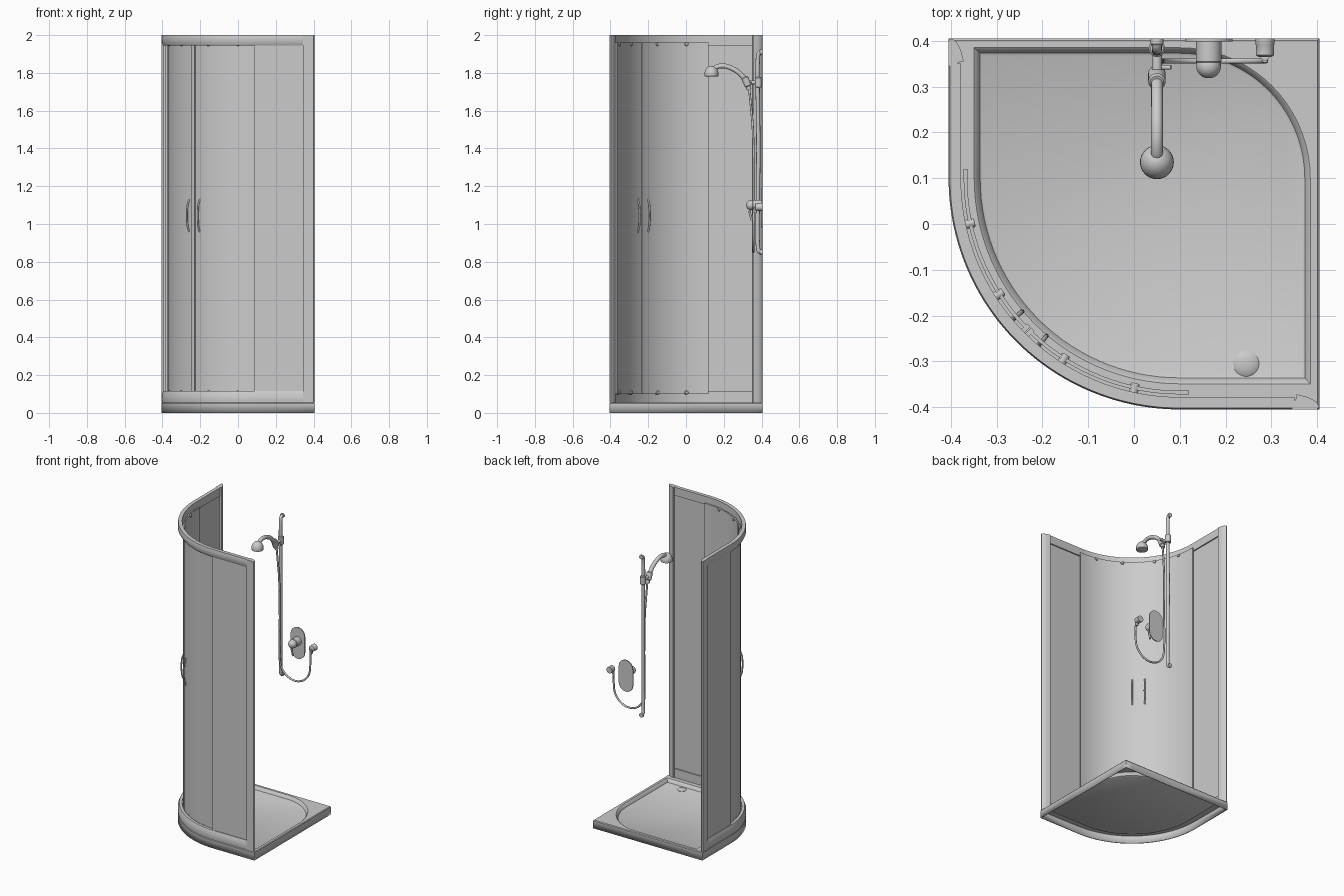
import bpy, bmesh
from math import sin, cos, pi, radians
from mathutils import Vector

if "Cube" in bpy.data.objects:
    bpy.data.objects.remove(bpy.data.objects["Cube"])

C = 0.1  # centre of the quadrant curve in x and y


def finish(ob, smooth=True):
    bpy.ops.object.select_all(action='DESELECT')
    bpy.context.view_layer.objects.active = ob
    ob.select_set(True)
    if smooth:
        bpy.ops.object.shade_smooth_by_angle(angle=radians(32))
    return ob


def mesh_object(name, bm):
    bmesh.ops.recalc_face_normals(bm, faces=bm.faces[:])
    me = bpy.data.meshes.new(name)
    bm.to_mesh(me)
    bm.free()
    ob = bpy.data.objects.new(name, me)
    bpy.context.collection.objects.link(ob)
    return finish(ob)


def skin(bm, rings, closed=True):
    n = len(rings[0])
    for a, b in zip(rings, rings[1:]):
        for i in range(n if closed else n - 1):
            j = (i + 1) % n
            bm.faces.new((a[i], a[j], b[j], b[i]))


def sweep(name, profile, a0=0, a1=90, pre=0.0, post=0.0):
    """Sweep a (radius, z) profile round the quadrant, with straight ends."""
    st = [((C, C + pre), a0)] if pre else []
    n = max(2, int((a1 - a0) / 2))
    st += [((C, C), a0 + (a1 - a0) * i / n) for i in range(n + 1)]
    if post:
        st.append(((C + post, C), a1))
    bm = bmesh.new()
    rings = []
    for (x, y), a in st:
        c, s = cos(radians(a)), sin(radians(a))
        rings.append([bm.verts.new((x - r * c, y - r * s, z)) for r, z in profile])
    skin(bm, rings)
    bm.faces.new(rings[0])
    bm.faces.new(rings[-1])
    return mesh_object(name, bm)


def box_profile(r0, r1, z0, z1):
    return [(r0, z0), (r1, z0), (r1, z1), (r0, z1)]


def prism(name, pts, direction):
    bm = bmesh.new()
    f = bm.faces.new([bm.verts.new(p) for p in pts])
    ext = bmesh.ops.extrude_face_region(bm, geom=[f])
    bmesh.ops.translate(bm, vec=direction,
                        verts=[v for v in ext['geom'] if isinstance(v, bmesh.types.BMVert)])
    return mesh_object(name, bm)


def lathe(name, profile, loc, axis, n=32):
    """Turn a (radius, height) profile about an axis through loc."""
    q = Vector((0, 0, 1)).rotation_difference(Vector(axis))
    bm = bmesh.new()
    rings = [[bm.verts.new(Vector(loc) + q @ Vector((r * cos(2 * pi * i / n), r * sin(2 * pi * i / n), h)))
              for i in range(n)] for r, h in profile]
    skin(bm, rings)
    bm.faces.new(rings[0])
    bm.faces.new(rings[-1])
    return mesh_object(name, bm)


def tube(name, pts, radius, res=8):
    cu = bpy.data.curves.new(name, 'CURVE')
    cu.dimensions = '3D'
    cu.bevel_depth = radius
    cu.bevel_resolution = 4
    cu.use_fill_caps = True
    cu.resolution_u = res
    sp = cu.splines.new('BEZIER')
    sp.bezier_points.add(len(pts) - 1)
    for bp, p in zip(sp.bezier_points, pts):
        bp.co = p
        bp.handle_left_type = bp.handle_right_type = 'AUTO'
    ob = bpy.data.objects.new(name, cu)
    bpy.context.collection.objects.link(ob)
    finish(ob, False)
    bpy.ops.object.convert(target='MESH')
    return finish(bpy.context.view_layer.objects.active)


# Tray: hollow shell with a lens-shaped basin
def tray_ring(bm, r, b, z, square):
    pts = [(C - r * cos(radians(a)), C - r * sin(radians(a))) for a in range(0, 91, 3)]
    pts.append((C + b, C - r))
    for a in range(0, 91, 5):
        c, s = cos(radians(a)), sin(radians(a))
        k = b / max(c, s) if square else b
        pts.append((C + k * c, C + k * s))
    pts.append((C - r, C + b))
    return [bm.verts.new((x, y, z)) for x, y in pts]


bm = bmesh.new()
spec = [(.505, .305, 0, True), (.505, .305, .05, True), (.501, .301, .055, True),
        (.449, .285, .055, False), (.445, .281, .052, False), (.436, .273, .033, False),
        (.43, .267, .03, False)]
rings = [tray_ring(bm, *s) for s in spec]
skin(bm, rings)
bm.faces.new(rings[-1])
tray = mesh_object("shower_tray", bm)
if sum(p.normal.z * p.area for p in tray.data.polygons) < 0:
    tray.data.flip_normals()
sol = tray.modifiers.new("shell", 'SOLIDIFY')
sol.thickness = .006
sol.offset = -1

# Drain cap
lathe("drain_cover", [(.028, 0), (.028, .003), (.022, .007), (.012, .009), (.002, .01)],
      (.245, -.305, .029), (0, 0, 1))

# Curved rails
sweep("bottom_rail", [(.478, .055), (.503, .055), (.505, .07), (.504, .095), (.496, .115), (.478, .115)],
      pre=.25, post=.25)
sweep("top_rail", [(.478, 1.945), (.496, 1.945), (.504, 1.96), (.505, 1.985), (.502, 2.0), (.478, 2.0)],
      pre=.25, post=.25)

# Wall posts, mirrored across the diagonal
post = [(-.405, .345), (-.388, .345), (-.384, .353), (-.372, .355), (-.378, .38), (-.388, .398), (-.398, .405), (-.405, .4)]
prism("left_post", [(x, y, .055) for x, y in post], (0, 0, 1.945))
prism("right_post", [(y, x, .055) for x, y in post], (0, 0, 1.945))

# Fixed glass with edge stiles
glass = box_profile(.486, .492, .11, 1.95)
stile = box_profile(.482, .494, .11, 1.95)
sweep("left_fixed_glass", glass, 0, 1, pre=.25)
sweep("right_fixed_glass", glass, 89, 90, post=.25)
sweep("left_fixed_edge", stile, 0, 1.4)
sweep("right_fixed_edge", stile, 88.6, 90)

# Sliding doors with meeting stiles, rollers and handles
door = box_profile(.464, .472, .1, 1.96)
sweep("left_door", door, 0, 44.8, pre=.02)
sweep("right_door", door, 45.2, 90, post=.02)
meet = box_profile(.46, .478, .1, 1.96)
sweep("left_meeting_stile", meet, 43.6, 44.9)
sweep("right_meeting_stile", meet, 45.1, 46.4)

for side in ("left", "right"):
    def ang(a, s=side):
        return radians(a if s == "left" else 90 - a)
    for i, a in enumerate((12.2, 32.7)):
        for lvl, z in (("top", 1.952), ("bottom", .108)):
            d = Vector((-cos(ang(a)), -sin(ang(a)), 0))
            lathe(f"{side}_{lvl}_roller_{i + 1}", [(.008, 0), (.01, .003), (.01, .02), (.006, .024)],
                  Vector((C, C, z)) + d * .458, d, 16)
    d = Vector((-cos(ang(40.2)), -sin(ang(40.2)), 0))
    for where, bow in (("inner", -.017), ("outer", .017)):
        pts = []
        for i in range(7):
            t = i / 6
            pts.append(Vector((C, C, .955 + .18 * t)) + d * (.468 + bow * sin(pi * t) ** .5))
        tube(f"{side}_{where}_handle", pts, .005, 4)

# Riser rail with ends turned to the wall
X = .05
tube("riser_rail", [(X, .404, .85), (X, .392, .851), (X, .383, .862), (X, .383, 1.4),
                    (X, .383, 1.898), (X, .392, 1.909), (X, .404, 1.91)], .011)
for nm, z in (("lower", .85), ("upper", 1.91)):
    lathe(f"{nm}_rail_foot", [(.014, 0), (.014, .012), (.011, .015)], (X, .405, z), (0, -1, 0))

# Slider and hand shower
lathe("rail_slider", [(.014, -.028), (.018, -.024), (.018, .024), (.014, .028)], (X, .383, 1.75), (0, 0, 1))
lathe("slider_arm", [(.011, 0), (.011, .06)], (X, .375, 1.75), (0, -1, 0), 24)
lathe("shower_holder", [(.015, -.026), (.019, -.022), (.019, .022), (.015, .026)],
      (X, .32, 1.753), (0, -.45, 1))
lathe("slider_knob", [(.005, 0), (.005, .02), (.003, .022)], (X + .01, .342, 1.75), (1, 0, 0), 16)
tube("hand_shower_arm", [(X, .335, 1.712), (X, .318, 1.755), (X, .285, 1.797), (X, .24, 1.825),
                         (X, .195, 1.837), (X, .16, 1.83), (X, .14, 1.815)], .013)
lathe("shower_head", [(.03, -.03), (.036, -.027), (.037, -.015), (.036, -.005), (.031, .008), (.022, .019),
                      (.011, .025), (.002, .027)], (X, .135, 1.81), (0, 0, 1))

# Hose: down the rail, round the loop and up to the wall outlet
hose = [(X + .002, .335, 1.712), (X + .004, .343, 1.63), (X + .007, .354, 1.5), (X + .01, .356, 1.25), (X + .01, .356, .98)]
for i in range(1, 8):
    a = pi * i / 8
    hose.append((.173 - .113 * cos(a), .356, .97 - .118 * sin(a)))
hose += [(.286, .356, .98), (.286, .358, 1.08)]
tube("shower_hose", hose, .006, 6)
lathe("hose_outlet", [(.021, 0), (.021, .012), (.02, .014), (.02, .036), (.014, .04)], (.286, .405, 1.09), (0, -1, 0))
lathe("hose_nut", [(.008, 0), (.01, .003), (.01, .03)], (.286, .367, 1.058), (0, 0, 1), 16)

# Mixer valve: oval plate, body, knob and lever
oval = []
for i in range(33):
    a = pi * i / 32
    oval.append((.163 + .052 * cos(a), .405, 1.138 + .052 * sin(a)))
oval += [(2 * .163 - x, y, 2 * 1.085 - z) for x, y, z in oval]
prism("valve_plate", oval, (0, -.006, 0))
lathe("valve_body", [(.028, 0), (.028, .045), (.024, .05)], (.163, .4, 1.1), (0, -1, 0))
knob = [(.027 * sin(pi * i / 12), -.027 * cos(pi * i / 12)) for i in range(1, 12)]
lathe("valve_knob", knob, (.163, .345, 1.1), (0, -1, 0))
tube("valve_lever", [(.163, .34, 1.08), (.163, .338, 1.06), (.163, .343, 1.04), (.163, .348, 1.02)], .006)
